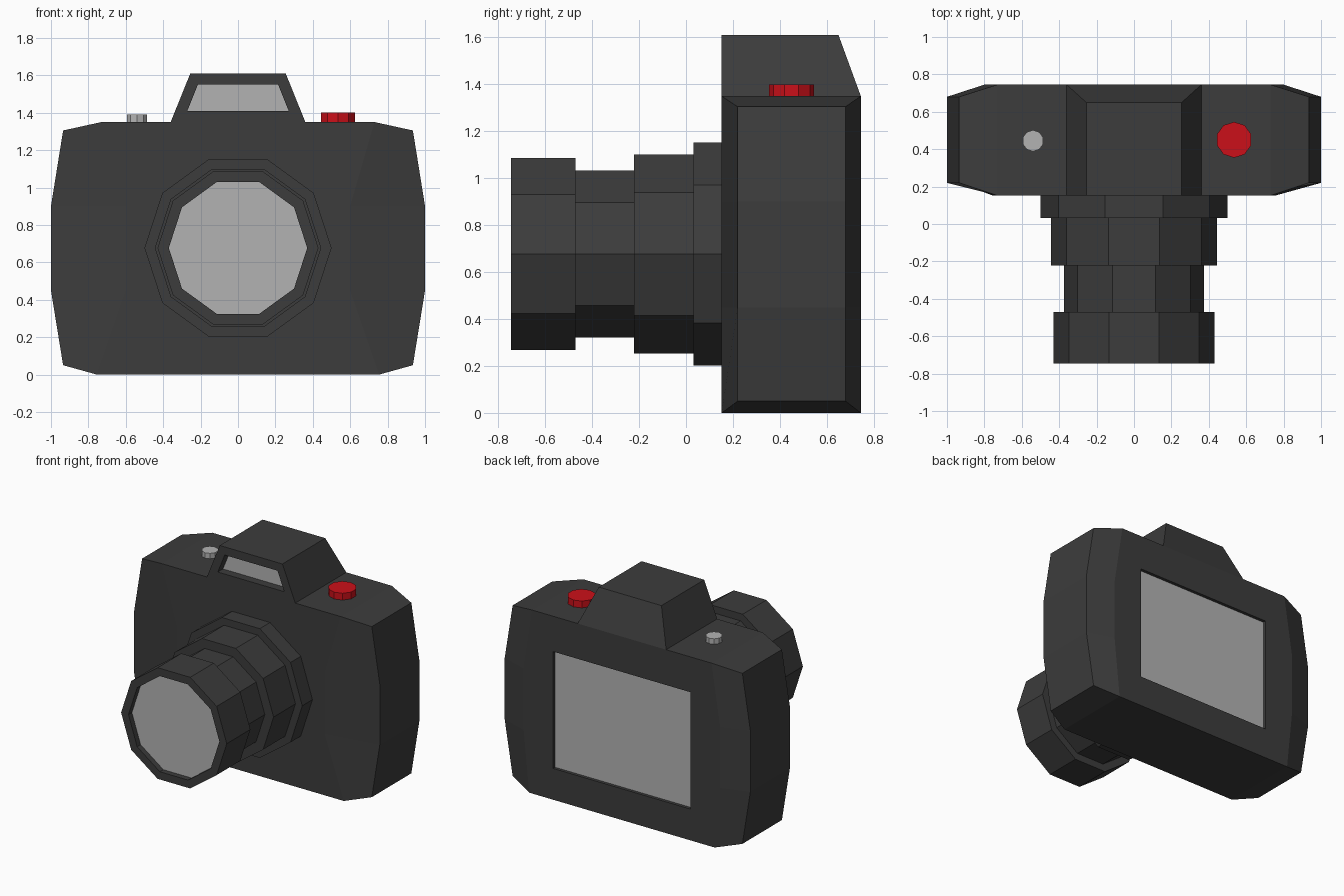
import bpy, bmesh, math
from mathutils import Vector

if "Cube" in bpy.data.objects:
    bpy.data.objects.remove(bpy.data.objects["Cube"])


def material(name, rgb):
    m = bpy.data.materials.new(name)
    m.diffuse_color = (*rgb, 1)
    m.use_nodes = True
    m.node_tree.nodes["Principled BSDF"].inputs["Base Color"].default_value = m.diffuse_color
    return m


DARK = material("dark_plastic", (0.045, 0.045, 0.045))
RED = material("red", (0.6, 0.005, 0.01))
LIGHT = material("light_grey", (0.45, 0.45, 0.45))


def finish(name, bm, mat):
    bmesh.ops.recalc_face_normals(bm, faces=bm.faces)
    me = bpy.data.meshes.new(name)
    bm.to_mesh(me)
    bm.free()
    me.materials.append(mat)
    ob = bpy.data.objects.new(name, me)
    bpy.context.collection.objects.link(ob)
    return ob


def loft(rings, caps=True):
    """Skin a list of equal-length point rings into a bmesh."""
    bm = bmesh.new()
    rows = [[bm.verts.new(p) for p in r] for r in rings]
    n = len(rows[0])
    for a, b in zip(rows, rows[1:]):
        for i in range(n):
            j = (i + 1) % n
            bm.faces.new((a[i], a[j], b[j], b[i]))
    if caps:
        bm.faces.new(rows[0])
        bm.faces.new(rows[-1])
    return bm, rows


def panel(name, points, mat):
    bm = bmesh.new()
    bm.faces.new([bm.verts.new(p) for p in points])
    return finish(name, bm, mat)


def recess_front(bm, inset, depth, panel_name):
    """Sink a panel into the foremost face, with straight walls."""
    face = min(bm.faces, key=lambda f: f.calc_center_median().y)
    bm.normal_update()
    bmesh.ops.inset_individual(bm, faces=[face], thickness=inset, use_even_offset=True)
    floor = bmesh.ops.extrude_discrete_faces(bm, faces=[face])["faces"][0]
    bmesh.ops.translate(bm, verts=floor.verts, vec=(0, depth, 0))
    panel(panel_name, [v.co.copy() for v in floor.verts], LIGHT)
    bm.faces.remove(floor)


# Body: four levels, each (centre z, edge z, edge x, front crease x, back crease x)
levels = [(0, 0.05, 0.935, 0.755, 0.755), (0.45, 0.45, 1, 0.6, 0.8),
          (0.9, 0.9, 1, 0.6, 0.8), (1.35, 1.305, 0.935, 0.73, 0.73)]
F, B, FE, BE = 0.152, 0.745, 0.22, 0.68
rings = []
for zc, ze, xe, xf, xb in levels:
    half = [(xf, F, zc), (xe, FE, ze), (xe, BE, ze), (xb, B, zc)]
    rings.append(half + [(-x, y, z) for x, y, z in reversed(half)])
bm, rows = loft(rings, caps=False)
for r in (rows[0], rows[-1]):
    bm.faces.new(r[0:4])
    bm.faces.new(r[4:8])
    bm.faces.new((r[0], r[3], r[4], r[7]))
body = finish("camera_body", bm, DARK)

# Rear screen: pocket cut into the body, with a panel on its floor
sx, z0, z1, depth = 0.56, 0.23, 1.09, 0.025
rect = [(-sx, z0), (sx, z0), (sx, z1), (-sx, z1)]
bm, _ = loft([[(x, y, z) for x, z in rect] for y in (B - depth, B + 0.1)])
cutter = finish("screen_cutter", bm, DARK)
cutter.hide_render = True
mod = body.modifiers.new("screen_pocket", 'BOOLEAN')
mod.operation = 'DIFFERENCE'
mod.object = cutter
bpy.context.view_layer.objects.active = body
bpy.ops.object.modifier_apply(modifier=mod.name)
bpy.data.objects.remove(cutter)
panel("rear_screen", [(x, B - depth + 0.002, z) for x, z in reversed(rect)], LIGHT)

# Viewfinder hump with a recessed flash window
bm, _ = loft([[(-w, F, z), (w, F, z), (w, back, z), (-w, back, z)]
              for w, back, z in ((0.36, B, 1.35), (0.255, 0.65, 1.61))])
recess_front(bm, 0.06, 0.06, "flash_window")
finish("viewfinder_hump", bm, DARK)


# Lens: stepped ten-sided barrel
def ring(r, y):
    return [(r * math.cos(a), y, 0.677 + r * math.sin(a))
            for a in (math.tau * i / 10 for i in range(10))]


steps = [(0.43, -0.745, -0.47), (0.374, -0.47, -0.222),
         (0.445, -0.222, 0.033), (0.5, 0.033, 0.16)]
bm, _ = loft([ring(r, y) for r, a, b in steps for y in (a, b)])
recess_front(bm, 0.057, 0.04, "lens_glass")
finish("lens_barrel", bm, DARK)


# Top buttons
def button(name, x, y, r, z, mat):
    bm = bmesh.new()
    bmesh.ops.create_cone(bm, cap_ends=True, segments=10, radius1=r, radius2=r, depth=z - 1.34)
    bmesh.ops.translate(bm, verts=bm.verts, vec=Vector((x, y, (z + 1.34) / 2)))
    finish(name, bm, mat)


button("shutter_button", 0.535, 0.45, 0.096, 1.4, RED)
button("mode_button", -0.54, 0.445, 0.057, 1.39, LIGHT)
